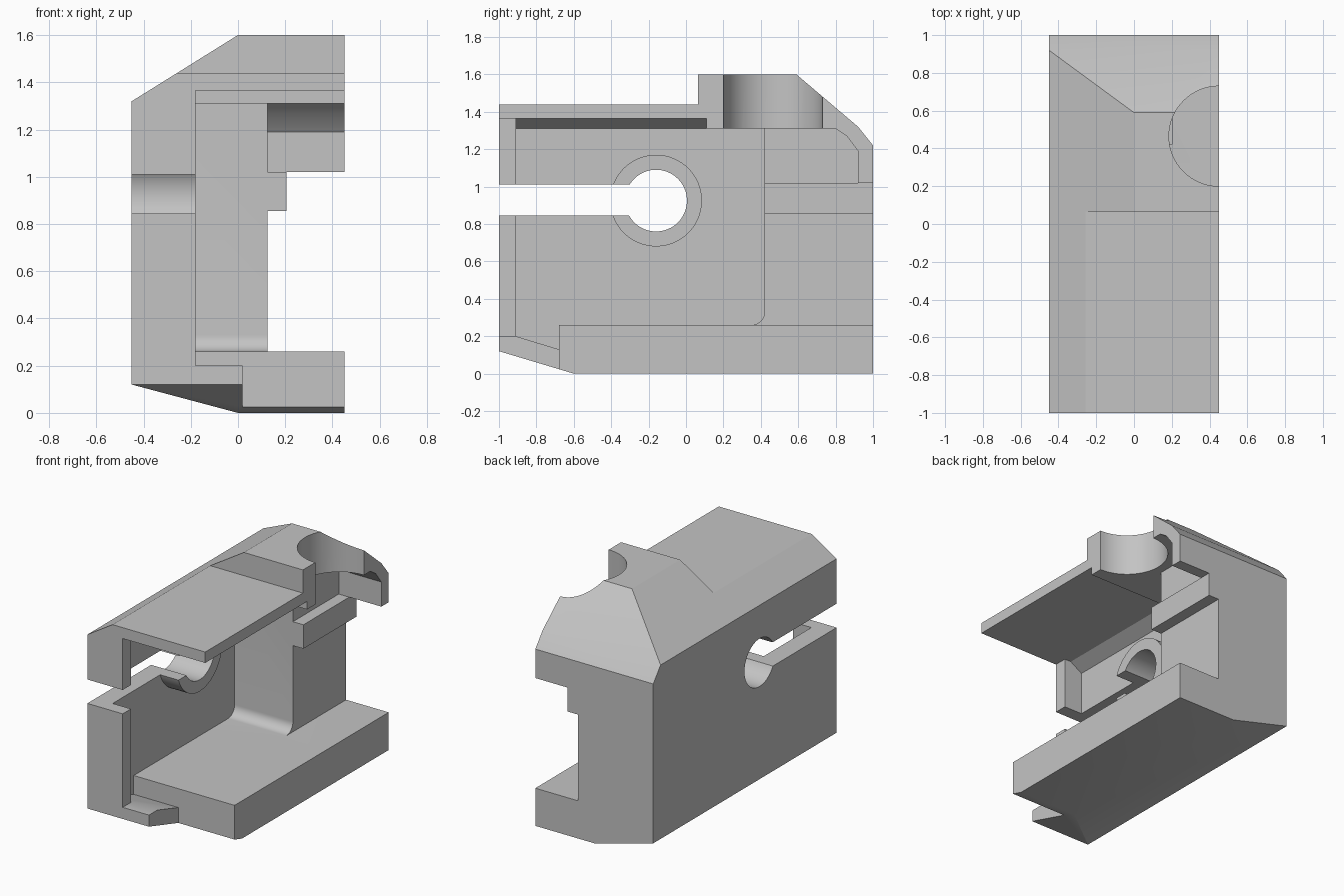
import bpy, bmesh
from math import cos, sin, pi, radians

cube = bpy.data.objects.get("Cube")
if cube:
    bpy.data.objects.remove(cube, do_unlink=True)

grey = bpy.data.materials.new("light_grey")
grey.use_nodes = True
COLOR = (0.55, 0.55, 0.55, 1)
grey.diffuse_color = COLOR
grey.node_tree.nodes["Principled BSDF"].inputs["Base Color"].default_value = COLOR


def prism(name, axis, outline, lo, hi):
    """Extrude a 2D outline along an axis; outline is (y,z), (x,z) or (x,y)."""
    place = {"x": lambda a, b: (lo, a, b),
             "y": lambda a, b: (a, lo, b),
             "z": lambda a, b: (a, b, lo)}[axis]
    bm = bmesh.new()
    face = bm.faces.new([bm.verts.new(place(a, b)) for a, b in outline])
    out = bmesh.ops.extrude_face_region(bm, geom=[face])
    for v in out["geom"]:
        if isinstance(v, bmesh.types.BMVert):
            v.co["xyz".index(axis)] = hi
    bmesh.ops.recalc_face_normals(bm, faces=bm.faces)
    mesh = bpy.data.meshes.new(name)
    bm.to_mesh(mesh)
    bm.free()
    mesh.materials.append(grey)
    obj = bpy.data.objects.new(name, mesh)
    bpy.context.collection.objects.link(obj)
    return obj


def rect(a0, a1, b0, b1):
    return [(a0, b0), (a1, b0), (a1, b1), (a0, b1)]


def arc(ca, cb, r, start=0, sweep=360, n=64):
    count = n if sweep == 360 else n + 1
    angles = [radians(start + sweep * i / n) for i in range(count)]
    return [(ca + r * cos(t), cb + r * sin(t)) for t in angles]


def combine(target, tool, operation="DIFFERENCE"):
    mod = target.modifiers.new(tool.name, "BOOLEAN")
    mod.operation = operation
    mod.solver = "EXACT"
    mod.object = tool
    bpy.ops.object.select_all(action="DESELECT")
    bpy.context.view_layer.objects.active = target
    target.select_set(True)
    bpy.ops.object.modifier_apply(modifier=mod.name)
    bpy.data.objects.remove(tool, do_unlink=True)


# Outer body: side silhouette trimmed by the chamfered front silhouette
body = prism("channel_housing", "x",
             [(-1, .12), (-.6, 0), (1, 0), (1, 1.22), (.92, 1.32), (.59, 1.6),
              (.065, 1.6), (.065, 1.44), (-1, 1.44)], -.45, .45)
combine(body, prism("edge_chamfers", "y",
                    [(-.45, .12), (0, 0), (.6, 0), (.6, 1.7), (.16, 1.7), (-.45, 1.32)],
                    -1.2, 1.2), "INTERSECT")

# Main channel with a bevelled upper corner, then the lower-ceiling part with a floor fillet
combine(body, prism("main_channel", "y",
                    [(-.32, .26), (1, .26), (1, 1.365), (-.23, 1.365), (-.32, 1.31)], -.91, .11))
combine(body, prism("rear_channel", "x",
                    [(0, .26)] + arc(.35, .33, .07, -90, 90, 10) + [(.42, 1.31), (0, 1.31)],
                    -.32, 1))

# Front mouth, sloping lower ledge and the floor's front corner
combine(body, prism("front_mouth", "y", rect(-.18, 1, .2, 1.365), -1.2, -.85))
combine(body, prism("ledge_slope", "x",
                    [(-.91, .2), (-.68, .13), (-.68, .4), (-.91, .4)], -.32, 1))
combine(body, prism("floor_corner", "z", rect(.02, 1, -1.2, -.68), -.2, .4))

# Rear pillar: recess below the rail, rail face, pocket under the roof flange
combine(body, prism("pillar_recess", "y", rect(.125, 1, .26, .855), .3, 1.2))
combine(body, prism("rail_face", "y", rect(.205, 1, .8, 1.02), .3, 1.2))
combine(body, prism("flange_pocket", "x",
                    [(.3, 1.02), (.92, 1.02), (.92, 1.19), (.86, 1.27), (.8, 1.31), (.3, 1.31)],
                    .125, 1))

# Half-round notch through the roof
combine(body, prism("roof_notch", "z", arc(.45, .465, .265), 1.2, 1.8))

# Boss around the side hole, then the keyhole slot through lip, wall and boss
combine(body, prism("boss", "x", arc(-.16, .925, .245), -.4, -.18), "UNION")
combine(body, prism("side_hole", "x", arc(-.16, .925, .165), -.7, 0))
combine(body, prism("side_slot", "x", rect(-1.2, -.2, .845, 1.01), -.7, 0))

bpy.ops.object.select_all(action="DESELECT")
body.select_set(True)
bpy.context.view_layer.objects.active = body
bpy.ops.object.shade_smooth_by_angle(angle=radians(20))
